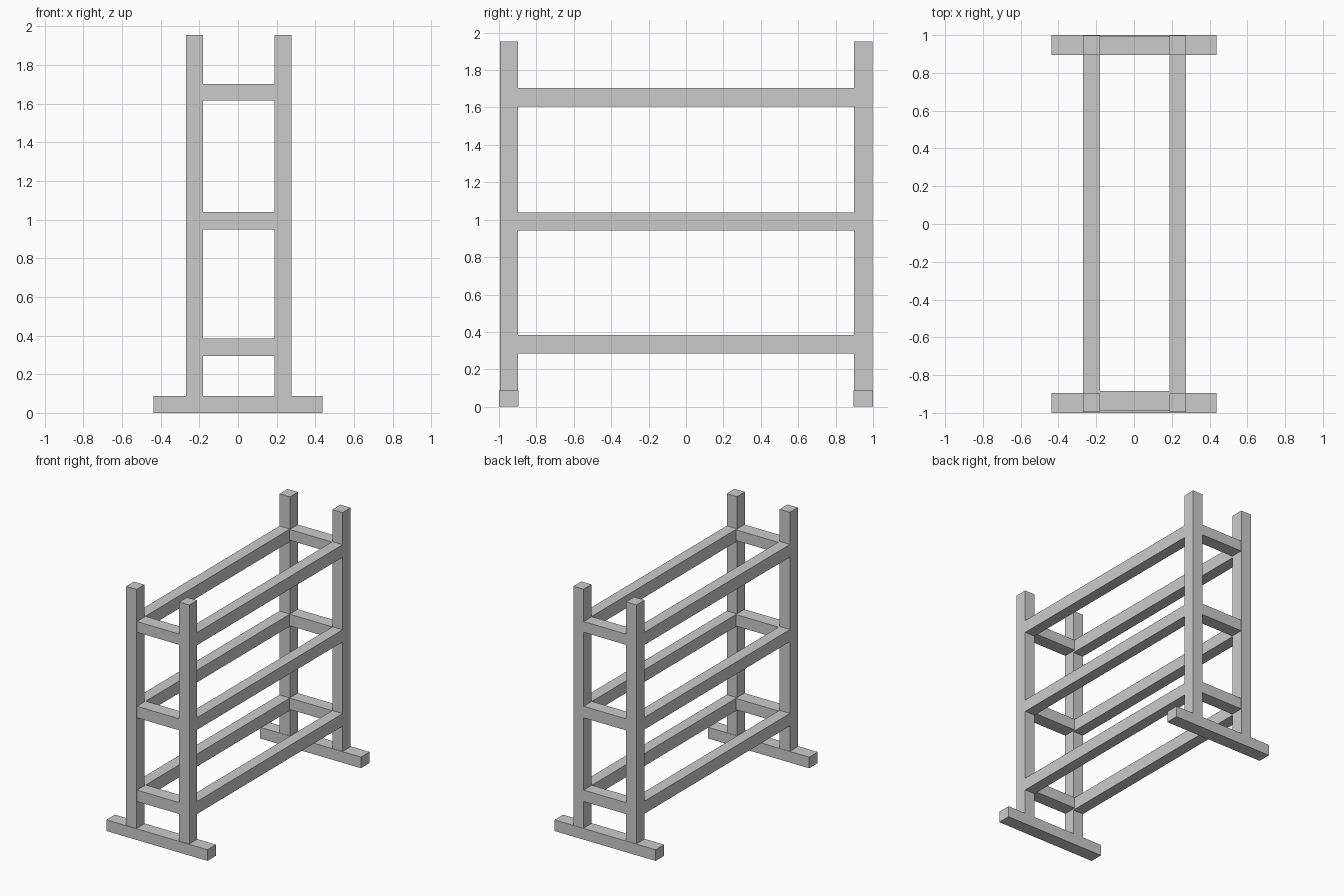
import bpy

if "Cube" in bpy.data.objects:
    bpy.data.objects.remove(bpy.data.objects["Cube"])


def box(name, x, y, z):
    """Box from (min, max) ranges on each axis."""
    bpy.ops.mesh.primitive_cube_add(size=1)
    ob = bpy.context.object
    ob.name = name
    ob.location = [(a + b) / 2 for a, b in (x, y, z)]
    ob.scale = [b - a for a, b in (x, y, z)]
    bpy.ops.object.transform_apply(location=True, rotation=False, scale=True)
    return ob


post_x = {"left": (-0.27, -0.18), "right": (0.188, 0.276)}
post_y = {"front": (-0.995, -0.898), "back": (0.898, 0.997)}
foot_y = {"front": (-1.0, -0.895), "back": (0.895, 1.0)}
rung_y = {"front": (-0.99, -0.883), "back": (0.894, 0.995)}
levels = {
    "lower": ((0.295, 0.384), (0.285, 0.383)),
    "middle": ((0.949, 1.039), (0.943, 1.038)),
    "upper": ((1.617, 1.701), (1.604, 1.703)),
}

for end in ("front", "back"):
    # Foot beam, two posts and the short rungs between them
    box(f"{end}_foot", (-0.438, 0.436), foot_y[end], (0, 0.087))
    for side, x in post_x.items():
        box(f"{end}_{side}_post", x, post_y[end], (0.087, 1.954))
    for level, (rung_z, _) in levels.items():
        box(f"{end}_{level}_rung", (-0.18, 0.188), rung_y[end], rung_z)

# Long rails joining the two end frames
for side, x in post_x.items():
    for level, (_, rail_z) in levels.items():
        box(f"{side}_{level}_rail", x, (-0.898, 0.898), rail_z)
